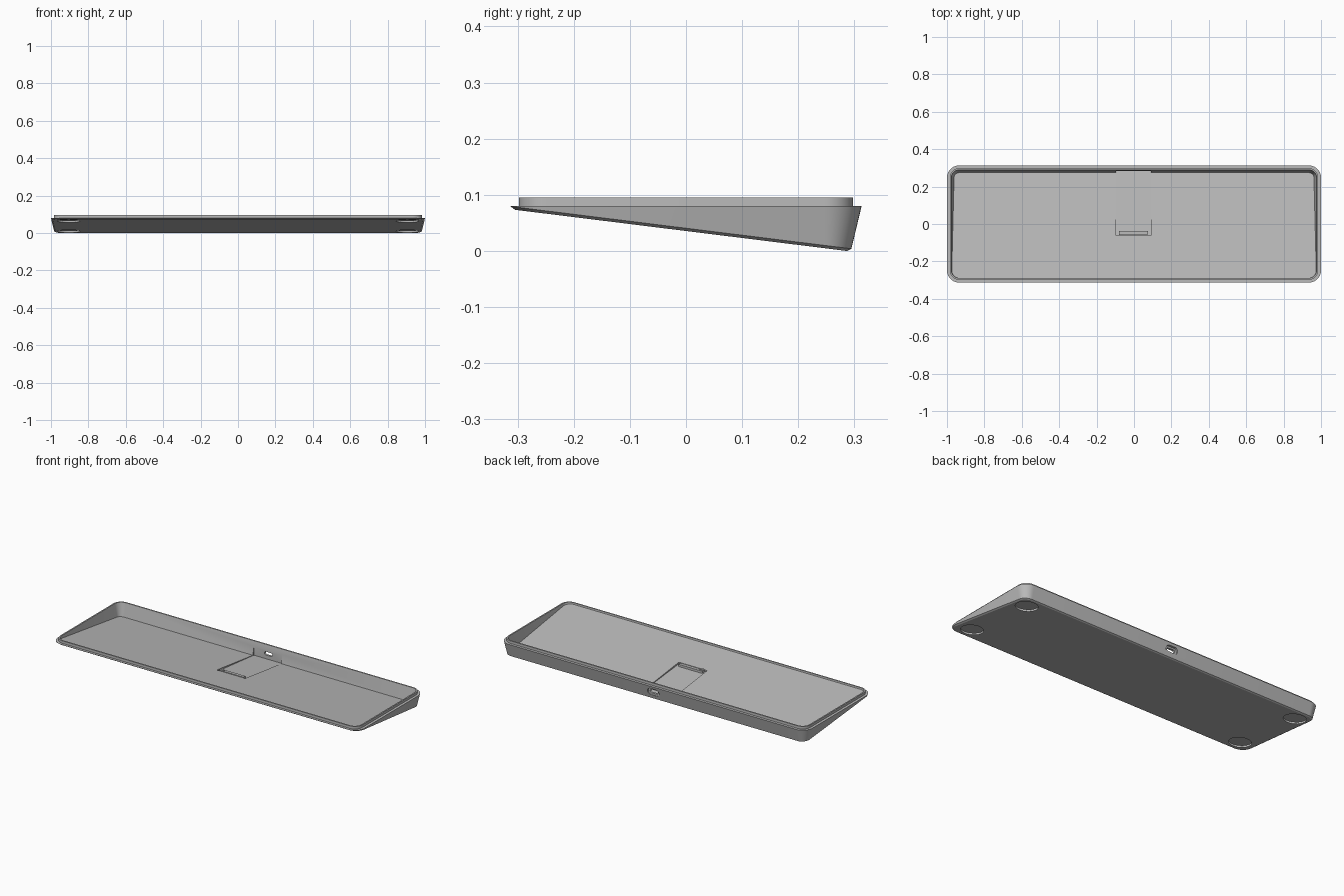
import bpy, bmesh, math
from mathutils import Vector, Matrix

cube = bpy.data.objects.get("Cube")
if cube:
    bpy.data.objects.remove(cube)

SLOPE = 0.124      # fall of the underside from front to back
RIM_Z, LIP_Z = 0.08, 0.095


def material(name, value):
    m = bpy.data.materials.new(name)
    m.use_nodes = True
    color = (value, value, value, 1)
    m.diffuse_color = color
    m.node_tree.nodes["Principled BSDF"].inputs["Base Color"].default_value = color
    return m


GREY = material("case grey", 0.5)
PALE = material("pale foot recess", 0.85)


def under(y):
    return 0.0355 - SLOPE * y


def finish(name, bm):
    bmesh.ops.recalc_face_normals(bm, faces=bm.faces)
    mesh = bpy.data.meshes.new(name)
    bm.to_mesh(mesh)
    bm.free()
    mesh.materials.append(GREY)
    mesh.materials.append(PALE)
    ob = bpy.data.objects.new(name, mesh)
    bpy.context.collection.objects.link(ob)
    return ob


def loft(name, loops):
    """Skin matching closed loops and cap both ends."""
    bm = bmesh.new()
    rings = [[bm.verts.new(p) for p in loop] for loop in loops]
    n = len(rings[0])
    for a, b in zip(rings, rings[1:]):
        for i in range(n):
            j = (i + 1) % n
            bm.faces.new((a[i], a[j], b[j], b[i]))
    bm.faces.new(rings[0])
    bm.faces.new(rings[-1])
    return finish(name, bm)


def prism(name, points, along):
    return loft(name, [points, [Vector(p) + Vector(along) for p in points]])


def rounded_rect(hx, hy, r, steps=10):
    """Outline points, each with its outward normal."""
    out = []
    for k, (sx, sy) in enumerate(((1, 1), (-1, 1), (-1, -1), (1, -1))):
        for i in range(steps + 1):
            a = math.pi / 2 * (k + i / steps)
            n = Vector((math.cos(a), math.sin(a)))
            out.append((Vector((sx * (hx - r), sy * (hy - r))) + n * r, n))
    return out


OUTLINE = rounded_rect(1.0, 0.313, 0.065)


def level(z, inset):
    return [(*(p - n * inset), z) for p, n in OUTLINE]


def sloped(height, inset, draft, top):
    """Loop lying on a plane parallel to the underside, on drafted walls."""
    loop = []
    for p, n in OUTLINE:
        q = p
        for _ in range(6):
            z = min(under(q.y) + height, top - 0.0005)
            q = p - n * (inset + draft * (top - z))
        loop.append((q.x, q.y, min(under(q.y) + height, top - 0.0005)))
    return loop


# Tray: chamfered underside, drafted wall, stepped lip, sloping floor
case = loft("case", [
    sloped(0, 0.007, 0.24, RIM_Z),
    sloped(0.005, 0, 0.24, RIM_Z),
    level(RIM_Z, 0),
    level(RIM_Z, 0.015),
    level(LIP_Z, 0.015),
    level(LIP_Z, 0.023),
    sloped(0.015, 0.023, 0.2, LIP_Z),
])

cutters = []

# Round foot recesses in the underside
tilt = Matrix.Rotation(-math.atan(SLOPE), 4, 'X')
for x in (-0.905, 0.905):
    for y in (-0.225, 0.215):
        centre = Vector((x, y, under(y)))
        circle = []
        for i in range(48):
            a = math.tau * i / 48
            circle.append(centre + tilt @ Vector((0.06 * math.cos(a), 0.06 * math.sin(a), -0.05)))
        foot = prism("foot_cutter", circle, tilt @ Vector((0, 0, 0.058)))
        for f in foot.data.polygons:
            f.material_index = 1 if len(f.vertices) == 4 else 0
        cutters.append(foot)

# Board pocket in the floor, reaching into the back wall
front, back = -0.062, 0.284
cutters.append(prism("pocket_cutter", [
    (-0.095, front, under(front) + 0.005), (-0.095, back, under(back) + 0.013),
    (-0.095, back, 0.2), (-0.095, front, 0.2)], (0.185, 0, 0)))


# Cable port: shallow outer recess and through slot
def slot(hx, hz, y0, y1):
    ring = [(p.x, y0, 0.045 + p.y) for p, n in rounded_rect(hx, hz, hz - 0.0005, 6)]
    cutters.append(prism("port_cutter", ring, (0, y1 - y0, 0)))


slot(0.038, 0.02, 0.297, 0.36)
slot(0.026, 0.010, 0.25, 0.35)

bpy.context.view_layer.objects.active = case
for c in cutters:
    c.hide_render = True
    mod = case.modifiers.new("cut", 'BOOLEAN')
    mod.operation = 'DIFFERENCE'
    mod.solver = 'EXACT'
    mod.object = c
    bpy.ops.object.modifier_apply(modifier=mod.name)
for c in cutters:
    bpy.data.objects.remove(c)

bpy.ops.object.select_all(action='DESELECT')
case.select_set(True)
bpy.ops.object.shade_smooth_by_angle(angle=math.radians(25))


# Board retaining bar with a small end clip
def box(name, x0, x1, y0, y1, z0, z1):
    prism(name, [(x0, y0, z0), (x1, y0, z0), (x1, y1, z0), (x0, y1, z0)], (0, 0, z1 - z0))


box("retaining_bar", -0.08, 0.075, -0.056, -0.038, 0.043, 0.059)
box("retaining_clip", -0.08, -0.055, -0.06, -0.046, 0.043, 0.064)
